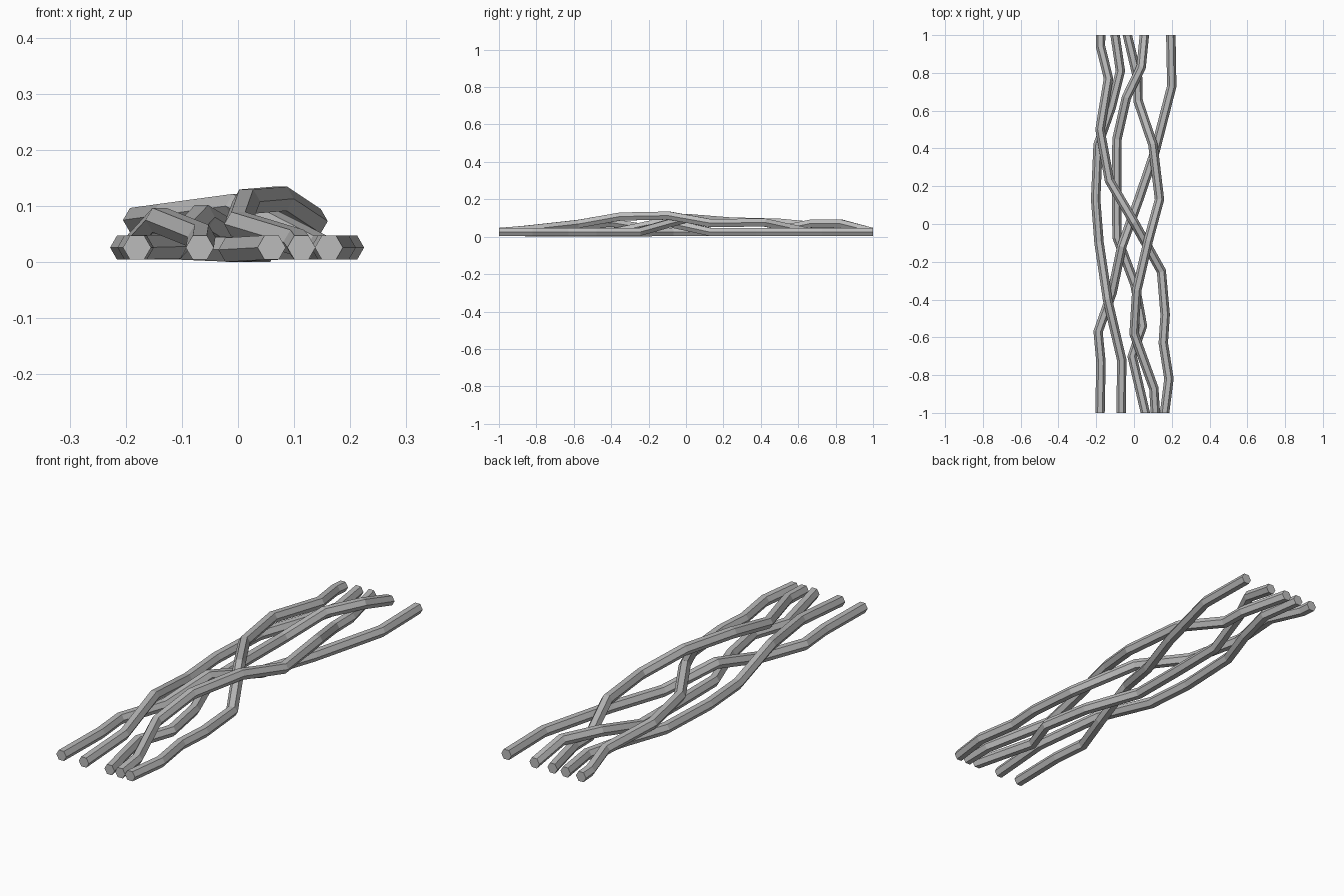
import bpy, bmesh, math
from mathutils import Vector

cube = bpy.data.objects.get("Cube")
if cube:
    bpy.data.objects.remove(cube, do_unlink=True)

grey = bpy.data.materials.new("plain_grey")
grey.use_nodes = True
COLOUR = (0.5, 0.5, 0.5, 1)
grey.diffuse_color = COLOUR
grey.node_tree.nodes["Principled BSDF"].inputs["Base Color"].default_value = COLOUR

RADIUS = 0.025
SIDES = 6
LOW = 0.026    # resting height
OVER = 0.075   # height when passing over another strand


def strand(name, path):
    """Sweep a flat-topped hexagon along a path, with mitred bends."""
    pts = [Vector(p) for p in path]
    bm = bmesh.new()
    rings = []
    for i, p in enumerate(pts):
        before = pts[max(i - 1, 0)]
        after = pts[min(i + 1, len(pts) - 1)]
        d = (after - before).normalized()
        ends = i in (0, len(pts) - 1)
        side = Vector((1, 0, 0)) if ends else Vector((d.y, -d.x, 0)).normalized()
        up = Vector((0, 0, 1)) if ends else side.cross(d).normalized()
        ring = []
        for k in range(SIDES):
            a = math.tau * k / SIDES
            ring.append(bm.verts.new(p + RADIUS * (side * math.cos(a) + up * math.sin(a))))
        rings.append(ring)
    for r, s in zip(rings, rings[1:]):
        for k in range(SIDES):
            n = (k + 1) % SIDES
            bm.faces.new((r[k], r[n], s[n], s[k]))
    bm.faces.new(rings[0])
    bm.faces.new(rings[-1])
    bmesh.ops.recalc_face_normals(bm, faces=bm.faces)
    mesh = bpy.data.meshes.new(name)
    bm.to_mesh(mesh)
    bm.free()
    mesh.materials.append(grey)
    obj = bpy.data.objects.new(name, mesh)
    bpy.context.collection.objects.link(obj)


# Front left-hand strand, running across to the far side
strand("crossing_strand", [
    (-.18, -1, LOW), (-.175, -.73, LOW), (-.19, -.57, LOW), (-.115, -.36, .028),
    (-.065, -.12, .08), (.025, .13, LOW), (.11, .38, LOW), (.2, .73, LOW), (.195, 1, LOW)])

# Strand that runs the opposite way, over the middle
strand("middle_strand", [
    (.162, -1, LOW), (.185, -.82, LOW), (.155, -.63, LOW), (.165, -.48, LOW),
    (.145, -.25, LOW), (.0, .01, .1), (-.13, .23, .082), (-.18, .5, OVER),
    (-.135, .77, .05), (-.177, .94, .03), (-.177, 1, LOW)])

# Outer strand along the low x side
strand("outer_strand", [
    (-.068, -1, LOW), (-.065, -.72, .045), (-.14, -.4, OVER), (-.185, -.1, LOW),
    (-.203, .13, LOW), (-.19, .42, LOW), (-.12, .62, LOW), (-.072, .81, LOW), (-.1, 1, LOW)])

# Lowest strand, beneath the others until it rises near the back
strand("under_strand", [
    (.06, -1, LOW), (-.01, -.7, .022), (.045, -.54, .022), (.005, -.32, .022),
    (-.09, -.07, LOW), (-.092, .2, LOW), (-.09, .45, LOW), (-.04, .67, .07),
    (.038, .83, .07), (.055, 1, LOW)])

# Highest strand, arching over the front half
strand("arching_strand", [
    (.113, -1, LOW), (.105, -.87, .036), (.0, -.58, .068), (.015, -.35, .108),
    (.075, -.09, .113), (.135, .13, .073), (.1, .42, .076), (.022, .65, LOW),
    (.02, .77, LOW), (-.035, 1, LOW)])
